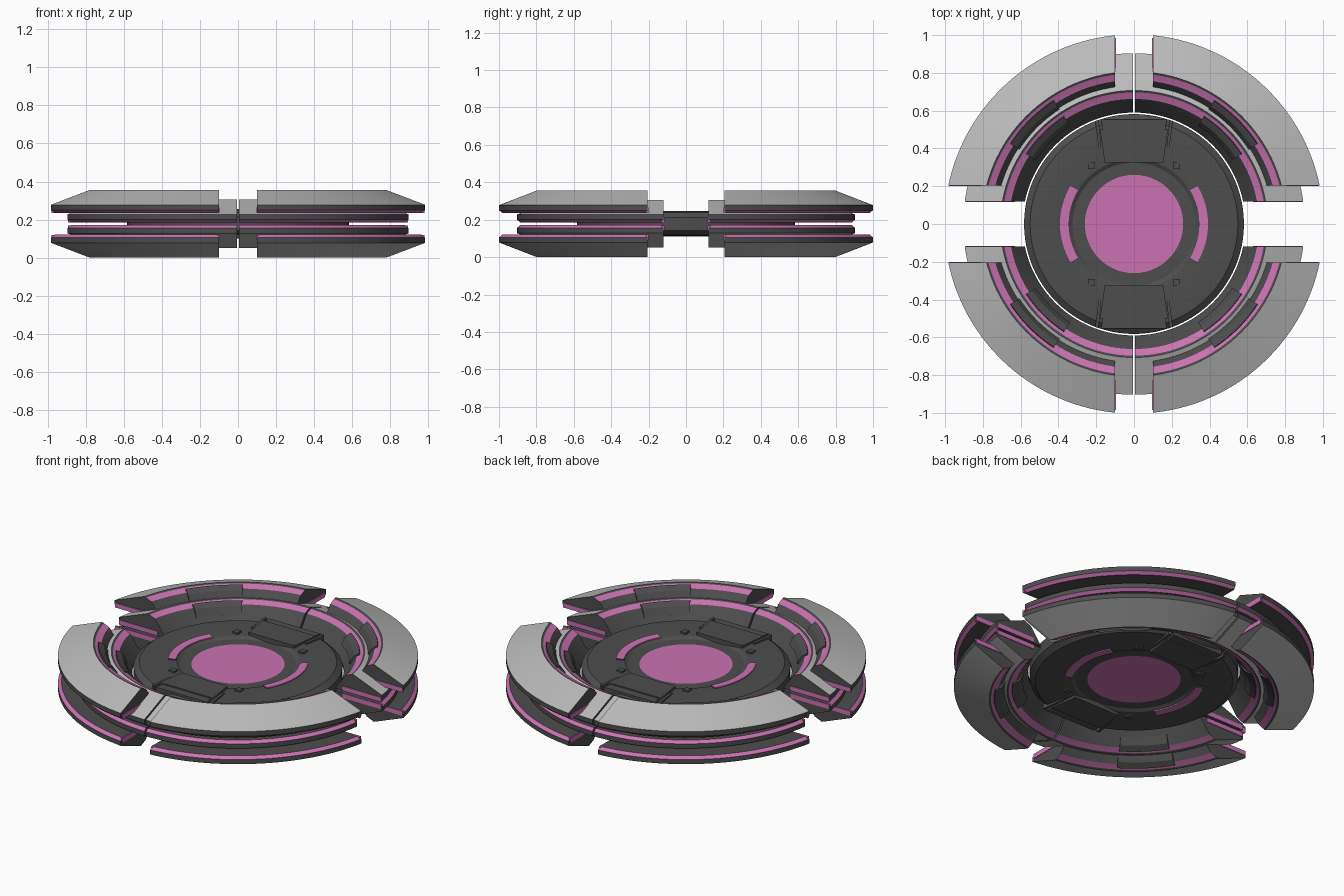
import bpy, bmesh, math

if "Cube" in bpy.data.objects:
    bpy.data.objects.remove(bpy.data.objects["Cube"])

MID = 0.178  # height of the mirror plane


def material(name, color):
    m = bpy.data.materials.new(name)
    m.diffuse_color = (*color, 1)
    m.use_nodes = True
    m.node_tree.nodes["Principled BSDF"].inputs["Base Color"].default_value = m.diffuse_color
    return m


LIGHT = material("light_grey", (0.5, 0.5, 0.5))
DARK = material("dark_grey", (0.075, 0.075, 0.075))
PINK = material("pink", (0.6, 0.17, 0.45))
L, D, P = 0, 1, 2


def finish(bm, name, mirror):
    bmesh.ops.remove_doubles(bm, verts=bm.verts[:], dist=1e-5)
    bmesh.ops.recalc_face_normals(bm, faces=bm.faces[:])
    me = bpy.data.meshes.new(name)
    bm.to_mesh(me)
    bm.free()
    for m in (LIGHT, DARK, PINK):
        me.materials.append(m)
    ob = bpy.data.objects.new(name, me)
    bpy.context.collection.objects.link(ob)
    ob.location.z = MID
    bpy.ops.object.select_all(action='DESELECT')
    bpy.context.view_layer.objects.active = ob
    ob.select_set(True)
    bpy.ops.object.shade_smooth_by_angle(angle=math.radians(20))
    mod = ob.modifiers.new("mirror", 'MIRROR')
    mod.use_axis = mirror
    mod.use_mirror_merge = False
    return ob


def lathe(name, prof, mats, a0, a1, steps, mirror, cuts=(), closed=True):
    """Sweep a (radius, z) profile round z; cuts keep x > cx and y > cy."""
    bm = bmesh.new()
    rows = []
    for i in range(steps + 1):
        a = math.radians(a0 + (a1 - a0) * i / steps)
        rows.append([bm.verts.new((r * math.cos(a), r * math.sin(a), z)) for r, z in prof])
    n = len(prof)
    for A, B in zip(rows, rows[1:]):
        for j in range(n if closed else n - 1):
            k = (j + 1) % n
            bm.faces.new((A[j], A[k], B[k], B[j])).material_index = mats[j]
    for axis, c in enumerate(cuts):
        no = [0, 0, 0]
        no[axis] = 1
        bmesh.ops.bisect_plane(bm, geom=bm.verts[:] + bm.edges[:] + bm.faces[:],
                               plane_co=[c * v for v in no], plane_no=no, clear_inner=True)
    if closed:
        bmesh.ops.remove_doubles(bm, verts=bm.verts[:], dist=1e-5)
        res = bmesh.ops.holes_fill(bm, edges=[e for e in bm.edges if e.is_boundary], sides=0)
        for f in res["faces"]:
            f.material_index = D
    return finish(bm, name, mirror)


def prism(name, pts, z0, z1, mat, mirror):
    bm = bmesh.new()
    lo = [bm.verts.new((x, y, z0)) for x, y in pts]
    hi = [bm.verts.new((x, y, z1)) for x, y in pts]
    n = len(pts)
    bm.faces.new(lo)
    bm.faces.new(hi)
    for i in range(n):
        k = (i + 1) % n
        bm.faces.new((lo[i], lo[k], hi[k], hi[i]))
    for f in bm.faces:
        f.material_index = mat
    return finish(bm, name, mirror)


def rect(x0, x1, y0, y1):
    return [(x0, y0), (x1, y0), (x1, y1), (x0, y1)]


ALL = (True, True, True)

# Shell cross-section shared by the outer and inner ring segments
SHELL = [(0.807, 0.177), (1.004, 0.10), (1.004, 0.072), (0.985, 0.057),
         (0.69, 0.057), (0.75, 0.143), (0.762, 0.157), (0.797, 0.172)]
SHELL_MATS = [L, D, P, D, D, D, P, D]
# Cover plate that narrows the pink strip mid-segment and runs down the wall
COVER = [(0.782, 0.163), (0.778, 0.174), (0.744, 0.154),
         (0.720, 0.112), (0.728, 0.108), (0.756, 0.145)]


def shifted(prof, dr, dz):
    return [(r + dr, z + dz) for r, z in prof]


for name, dr, dz, cuts in (("outer", 0, 0, (0.1, 0.205)), ("inner", -0.1, -0.05, (0.005, 0.12))):
    lathe(name + "_ring_segments", shifted(SHELL, dr, dz), SHELL_MATS, 0, 90, 32, ALL, cuts)
    lathe(name + "_ring_covers", shifted(COVER, dr, dz), [D] * 6, 33, 57, 9, ALL)
    # Pink strips on the segment ends
    cx, cy = cuts
    z0, z1 = 0.058 + dz, 0.086 + dz
    edge = math.sqrt((1.0 + dr) ** 2 - cy ** 2)
    prism(name + "_end_strip_side", rect(0.73 + dr, edge, cy - 0.004, cy + 0.01), z0, z1, P, ALL)
    if name == "outer":
        prism("outer_end_strip_front", rect(cx - 0.004, cx + 0.01, 0.73, 0.985), z0, z1, P, ALL)

# Central disc, with a recessed middle
DISC = [(0.582, -0.035), (0.582, 0.035), (0.55, 0.06), (0.43, 0.066),
        (0.345, 0.06), (0.325, 0.048), (0.26, 0.048), (0, 0.048)]
Z_ONLY = (False, False, True)
lathe("centre_disc", DISC[1:], [D] * 5 + [P], 0, 360, 96, Z_ONLY, closed=False)
lathe("disc_rim", [(0.582, -0.035), (0.582, 0.035), (0.56, 0.035), (0.56, -0.035)],
      [D] * 4, 0, 360, 96, (False, False, False))

# Pink arcs left and right of the middle
lathe("disc_arcs", [(0.345, 0.055), (0.345, 0.067), (0.392, 0.069), (0.392, 0.055)],
      [P] * 4, -31, 31, 20, (True, False, True))

# Raised hatches front and back, in two steps
YZ = (False, True, True)
prism("hatch_plate", [(-0.155, 0.325), (0.155, 0.325), (0.18, 0.50), (-0.18, 0.50)], 0.04, 0.078, D, YZ)
prism("hatch_outer_plate", [(-0.165, 0.50), (0.165, 0.50), (0.175, 0.552), (-0.175, 0.552)],
      0.03, 0.071, D, YZ)
prism("hatch_side_rails", [(0.172, 0.40), (0.187, 0.40), (0.205, 0.545), (0.188, 0.55)],
      0.03, 0.073, D, ALL)

# Small square bolts
prism("disc_bolts", rect(0.207, 0.243, 0.292, 0.328), 0.05, 0.072, D, ALL)
